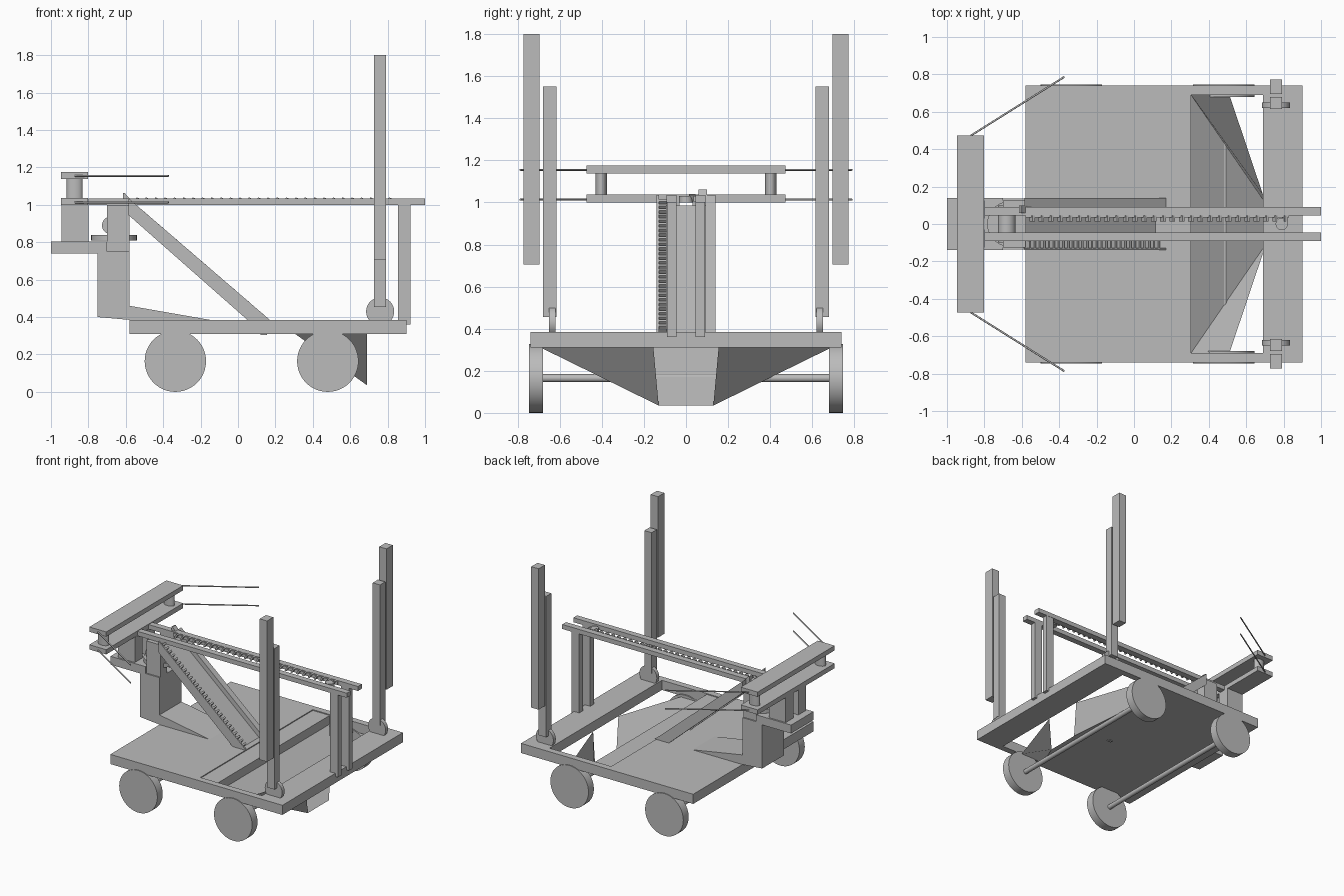
import bpy, bmesh, math
from mathutils import Vector

mat = bpy.data.materials.new("plain grey")
mat.diffuse_color = (0.5, 0.5, 0.5, 1)


def finish(name, bm):
    me = bpy.data.meshes.new(name)
    bm.to_mesh(me)
    bm.free()
    me.materials.append(mat)
    ob = bpy.data.objects.new(name, me)
    bpy.context.collection.objects.link(ob)
    return ob


def prism(name, pts, y0, y1):
    """Extrude an x-z outline from y0 to y1."""
    bm = bmesh.new()
    f = bm.faces.new([bm.verts.new((x, y0, z)) for x, z in pts])
    r = bmesh.ops.extrude_face_region(bm, geom=[f])
    vs = [v for v in r["geom"] if isinstance(v, bmesh.types.BMVert)]
    bmesh.ops.translate(bm, verts=vs, vec=(0, y1 - y0, 0))
    bmesh.ops.recalc_face_normals(bm, faces=bm.faces)
    return finish(name, bm)


def box(name, x0, x1, y0, y1, z0, z1):
    return prism(name, [(x0, z0), (x1, z0), (x1, z1), (x0, z1)], y0, y1)


def rod(name, a, b, r, n=32):
    """Cylinder between two points."""
    a, b = Vector(a), Vector(b)
    bm = bmesh.new()
    bmesh.ops.create_cone(bm, cap_ends=True, segments=n, radius1=r, radius2=r, depth=(b - a).length)
    for f in bm.faces:
        f.smooth = len(f.verts) == 4
    for e in bm.edges:
        e.smooth = all(f.smooth for f in e.link_faces)
    ob = finish(name, bm)
    ob.location = (a + b) / 2
    ob.rotation_euler = (b - a).to_track_quat('Z', 'Y').to_euler()
    return ob


def pair(name, x0, x1, y0, y1, z0, z1):
    box(name + "_left", x0, x1, y0, y1, z0, z1)
    box(name + "_right", x0, x1, -y1, -y0, z0, z1)


# Deck around the chute opening, with a hatch plate
box("deck_main", -0.58, 0.16, -0.74, 0.74, 0.31, 0.385)
box("deck_end", 0.69, 0.90, -0.74, 0.74, 0.31, 0.385)
pair("deck_side", 0.16, 0.69, 0.69, 0.74, 0.31, 0.385)
box("hatch_plate", 0.16, 0.305, -0.69, 0.69, 0.31, 0.378)

# Sheet chute: sloping ramp and two side walls
bm = bmesh.new()
V = lambda x, y, z: bm.verts.new((x, y, z))
lt, lb, rt, rb = V(0.305, 0.69, 0.31), V(0.69, 0.13, 0.035), V(0.305, -0.69, 0.31), V(0.69, -0.13, 0.035)
bm.faces.new((lt, rt, rb, lb))
bm.faces.new((lt, lb, V(0.69, 0.155, 0.31), V(0.51, 0.69, 0.31)))
bm.faces.new((rb, rt, V(0.51, -0.69, 0.31), V(0.69, -0.155, 0.31)))
finish("chute", bm)

# Wheels and axles
for x in (-0.335, 0.48):
    rod("axle", (x, -0.69, 0.165), (x, 0.69, 0.165), 0.019, 20)
    for s in (-1, 1):
        rod("wheel", (x, s * 0.68, 0.164), (x, s * 0.746, 0.164), 0.164, 48)

# Tall side posts with hinge discs
pair("inner_post", 0.727, 0.79, 0.616, 0.68, 0.455, 1.55)
pair("outer_post", 0.727, 0.79, 0.695, 0.772, 0.705, 1.80)
for s in (-1, 1):
    rod("hinge_disc", (0.76, s * 0.62, 0.43), (0.76, s * 0.65, 0.43), 0.075)

# Top rails and their rear supports
pair("top_rail", -0.80, 1.0, 0.045, 0.092, 1.0, 1.035)
pair("rail_support", 0.855, 0.922, 0.045, 0.09, 0.36, 1.0)
rod("rail_pulley", (0.79, 0, 1.0), (0.79, 0, 1.03), 0.033, 24)
box("rail_rack", -0.58, 0.83, 0.036, 0.045, 1.005, 1.03)
for i in range(28):
    x = -0.56 + i * 0.05
    prism("rack_tooth", [(x, 1.01), (x + 0.012, 1.005), (x + 0.03, 1.035), (x + 0.018, 1.04)], 0.014, 0.045)

# Front tower with wedge foot and overhanging shelf
prism("tower_body", [(-0.75, 0.40), (-0.58, 0.385), (-0.58, 0.75), (-0.75, 0.75)], -0.135, 0.135)
prism("tower_wedge", [(-0.58, 0.385), (-0.15, 0.385), (-0.58, 0.46)], -0.135, 0.135)
box("tower_shelf", -1.0, -0.70, -0.138, 0.138, 0.74, 0.805)
pair("tower_cheek", -0.70, -0.58, 0.045, 0.125, 0.75, 1.0)
rod("turntable", (-0.663, 0, 0.81), (-0.663, 0, 0.84), 0.122)
rod("tower_roller", (-0.68, -0.1, 0.89), (-0.68, 0.1, 0.89), 0.047)
pair("bow_support", -0.945, -0.80, 0.03, 0.125, 0.805, 1.0)

# Bow beams, spacers and thin arms
box("bow_lower_beam", -0.947, -0.802, -0.473, 0.473, 1.0, 1.037)
box("bow_upper_beam", -0.947, -0.802, -0.473, 0.473, 1.138, 1.175)
for s in (-1, 1):
    sp = rod("bow_spacer", (-0.873, s * 0.403, 1.03), (-0.873, s * 0.403, 1.145), 0.027)
    sp.rotation_euler = (0, 0, 0)
    sp.scale = (1.58, 1, 1)
    for z in (1.013, 1.155):
        rod("bow_arm", (-0.872, s * 0.473, z), (-0.372, s * 0.787, z), 0.005, 8)

# Inclined conveyor: solid rail, toothed rail and floor sheet
incline = [(-0.585, 1.035), (0.17, 0.385), (0.05, 0.385), (-0.585, 0.945)]
prism("conveyor_rail_back", incline, 0.092, 0.139)
prism("conveyor_tip", [(-0.615, 1.0), (-0.55, 1.0), (-0.605, 1.062), (-0.615, 1.062)], 0.06, 0.1)
prism("conveyor_rail_front", incline, -0.139, -0.129)
prism("conveyor_chain_bed", [(-0.585, 0.985), (0.11, 0.385), (0.07, 0.385), (-0.585, 0.95)], -0.13, -0.092)
prism("conveyor_floor", [(-0.58, 0.985), (0.115, 0.385), (0.085, 0.385), (-0.58, 0.96)], -0.095, 0.095)
for i in range(28):
    x = -0.56 + i * 0.0255
    z = 1.014 - (x + 0.56) * 0.861
    prism("chain_tooth", [(x, z), (x + 0.01, z - 0.009), (x - 0.02, z - 0.045), (x - 0.03, z - 0.036)], -0.13, -0.092)
box("conveyor_foot", 0.12, 0.155, -0.125, -0.105, 0.304, 0.385)
